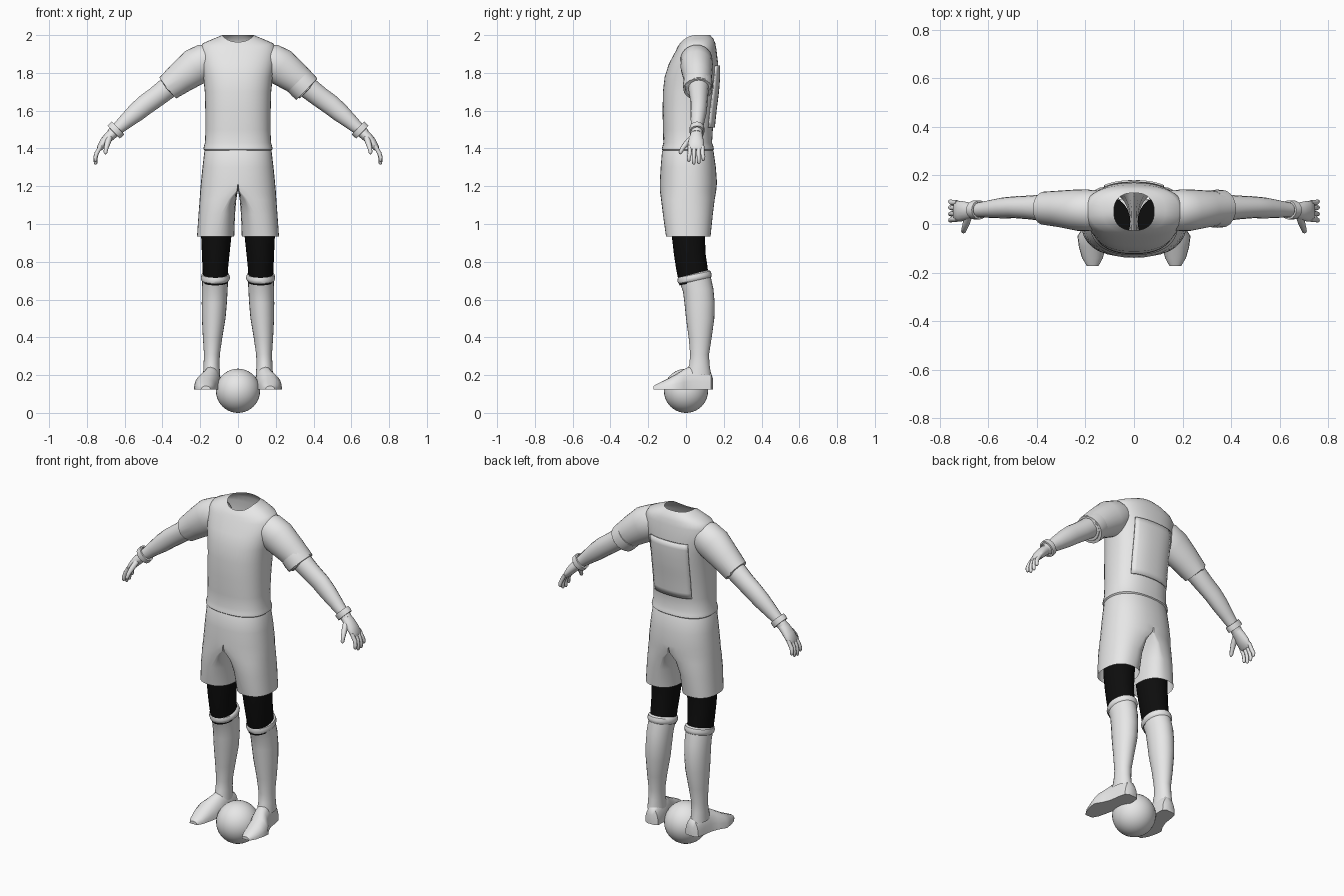
import bpy, bmesh, math
from mathutils import Vector


def material(name, v):
    m = bpy.data.materials.new(name)
    m.diffuse_color = (v, v, v, 1)
    return m


GREY = material("light_grey", 0.8)
BLACK = material("black", 0.004)


def finish(name, bm, mat, mirror=False, angle=40):
    bmesh.ops.recalc_face_normals(bm, faces=bm.faces)
    me = bpy.data.meshes.new(name)
    bm.to_mesh(me)
    bm.free()
    me.materials.append(mat)
    ob = bpy.data.objects.new(name, me)
    bpy.context.collection.objects.link(ob)
    bpy.ops.object.select_all(action='DESELECT')
    ob.select_set(True)
    bpy.context.view_layer.objects.active = ob
    bpy.ops.object.shade_smooth_by_angle(angle=math.radians(angle))
    if mirror:
        ob.modifiers.new("mirror", 'MIRROR')
    return ob


def loft(name, rings, mat, caps="", mirror=False, angle=40):
    """Skin closed rings of points; caps may hold 's' (start) and 'e' (end)."""
    bm = bmesh.new()
    vs = [[bm.verts.new(p) for p in r] for r in rings]
    n = len(vs[0])
    for a, b in zip(vs, vs[1:]):
        for i in range(n):
            q = (a[i], a[(i + 1) % n], b[(i + 1) % n], b[i])
            # leave the middle seam open on mirrored halves
            if not all(abs(v.co.x) < 1e-5 for v in q):
                bm.faces.new(q)
    if "s" in caps:
        bm.faces.new(vs[0])
    if "e" in caps:
        bm.faces.new(vs[-1])
    return finish(name, bm, mat, mirror, angle)


def circle(n, p=2.0):
    """Unit superellipse as (c, s) pairs."""
    f = lambda t: math.copysign(abs(t) ** (2 / p), t) if abs(t) > 1e-9 else 0.0
    return [(f(math.cos(2 * math.pi * i / n)), f(math.sin(2 * math.pi * i / n)))
            for i in range(n)]


def tube(name, path, mat, caps="", mirror=True, n=16, angle=40):
    """Path rows: x, y, z, radius across, radius in depth."""
    pts = [Vector(r[:3]) for r in path]
    rings = []
    for i, r in enumerate(path):
        d = (pts[min(i + 1, len(pts) - 1)] - pts[max(i - 1, 0)]).normalized()
        y = Vector((0, 1, 0))
        v = (y - d * y.dot(d)).normalized()
        u = d.cross(v)
        rings.append([pts[i] + u * r[3] * c + v * r[4] * s for c, s in circle(n)])
    return loft(name, rings, mat, caps, mirror, angle)


def cuff(name, a, b, y, ru, rv, mirror):
    """Raised band around an arm between two xz points."""
    a, b = Vector((a[0], y, a[1])), Vector((b[0], y, b[1]))
    rows = []
    for t, k in ((0, .8), (0.02, 1), (.5, 1.02), (0.98, 1), (1, .8)):
        rows.append((*a.lerp(b, t), ru * k, rv * k))
    return tube(name, rows, GREY, "", mirror, 20)


# Shirt body: z, half width, front y, back y, front dip
P = 2.4
BODY = [(1.385, .172, -.118, .138, 0), (1.395, .183, -.128, .148, 0),
        (1.41, .181, -.125, .145, 0), (1.43, .175, -.12, .138, 0),
        (1.5, .172, -.122, .142, 0), (1.6, .173, -.124, .152, 0),
        (1.7, .176, -.122, .165, 0), (1.78, .184, -.113, .171, 0),
        (1.85, .198, -.09, .17, 0), (1.925, .205, -.055, .161, .01),
        (1.957, .185, -.045, .155, .02), (1.981, .13, -.036, .145, .03),
        (2.0, .083, -.026, .128, .036)]
loft("shirt_body", [[(hw * c, (y0 + y1) / 2 + (y1 - y0) / 2 * s,
                      z - dip * max(0, -s) ** 2) for c, s in circle(40, P)]
                    for z, hw, y0, y1, dip in BODY], GREY)


def back_y(x, z):
    for a, b in zip(BODY, BODY[1:]):
        if a[0] <= z <= b[0]:
            t = (z - a[0]) / (b[0] - a[0])
            hw, y0, y1 = (a[k] + (b[k] - a[k]) * t for k in (1, 2, 3))
            return (y0 + y1) / 2 + (y1 - y0) / 2 * (1 - (abs(x) / hw) ** P) ** (1 / P)


# Square panel following the back
bm = bmesh.new()
grid = [[bm.verts.new((x, back_y(x, z) + .006, z))
         for x in [-.122 + .0244 * i for i in range(11)]]
        for z in [1.51 + .033 * j for j in range(11)]]
for r0, r1 in zip(grid, grid[1:]):
    for i in range(10):
        bm.faces.new((r0[i], r0[i + 1], r1[i + 1], r1[i]))
panel = finish("back_panel", bm, GREY)
sol = panel.modifiers.new("thickness", 'SOLIDIFY')
sol.thickness = .008
sol.offset = 0

# Sleeves and bands
tube("sleeve", [(.13, .055, 1.885, .07, .07), (.165, .055, 1.868, .092, .085),
                (.225, .057, 1.833, .099, .086), (.30, .062, 1.777, .085, .076),
                (.372, .065, 1.72, .071, .068), (.378, .065, 1.715, .069, .067),
                (.372, .065, 1.72, .06, .058)], GREY, n=24)
cuff("armband", (.32, 1.757), (.365, 1.7125), .063, .079, .077, False)
cuff("wristband", (.635, 1.509), (.6585, 1.486), .058, .047, .039, True)

# Bare arms
tube("arm", [(.30, .065, 1.775, .055, .055), (.37, .067, 1.722, .058, .055),
             (.43, .068, 1.675, .055, .049), (.49, .069, 1.632, .054, .045),
             (.54, .066, 1.59, .05, .043), (.59, .062, 1.547, .041, .037),
             (.64, .058, 1.503, .032, .03), (.67, .056, 1.475, .029, .03)], GREY, "se")

# Hands
tube("palm", [(.655, .056, 1.487, .027, .028), (.685, .054, 1.46, .027, .036),
              (.71, .053, 1.432, .024, .042), (.732, .053, 1.402, .017, .042),
              (.738, .053, 1.392, .009, .036)], GREY, "se")
for i, (y, tip) in enumerate([(.02, 1.33), (.043, 1.315), (.066, 1.318), (.087, 1.335)]):
    ye = .053 + (y - .053) * 1.15
    tube(f"finger_{i + 1}", [(.727, y, 1.412, .011, .011), (.748, y, 1.375, .0115, .011),
                             (.755, ye, (1.375 + tip) / 2, .0105, .01),
                             (.754, ye, tip + .006, .009, .009),
                             (.753, ye, tip, .004, .004)], GREY, "se", n=8, angle=60)
tube("thumb", [(.68, .035, 1.46, .016, .016), (.69, .005, 1.43, .0155, .015),
               (.698, -.018, 1.402, .012, .012), (.702, -.03, 1.378, .01, .01),
               (.702, -.033, 1.37, .004, .004)], GREY, "se", n=8, angle=60)

# Shorts: z, half width, front y, back y, blend from waist half to separate leg
SHORTS = [(1.405, .17, -.116, .136, 0), (1.385, .178, -.127, .146, 0),
          (1.3, .188, -.134, .158, 0), (1.22, .196, -.139, .164, 0),
          (1.175, .2, -.138, .16, .05), (1.13, .203, -.132, .152, .45),
          (1.05, .209, -.122, .142, .8), (.935, .217, -.106, .13, 1)]
rings = []
for z, hw, y0, y1, f in SHORTS:
    yc, hd, ring = (y0 + y1) / 2, (y1 - y0) / 2, []
    for c, s in circle(36, 2.3):
        leg_x = .02 + (hw - .02) * (1 + c) / 2
        ring.append((hw * max(c, 0) * (1 - f) + leg_x * f, yc + hd * s, z))
    rings.append(ring)
loft("shorts", rings, GREY, mirror=True)


def upright(name, rows, mat, caps=""):
    """Leg rows: z, inner x, outer x, front y, back y, rise toward the back."""
    loft(name, [[((x0 + x1) / 2 + (x1 - x0) / 2 * c,
                  (y0 + y1) / 2 + (y1 - y0) / 2 * s, z + t * s)
                 for c, s in circle(24)] for z, x0, x1, y0, y1, t in rows],
         mat, caps, True)


# Leggings, socks and sock tops
upright("legging", [(1.15, .015, .188, -.09, .11, 0), (.935, .035, .195, -.075, .1, 0),
                    (.84, .045, .191, -.064, .104, 0), (.77, .052, .188, -.052, .113, .01),
                    (.69, .055, .185, -.035, .122, .015)], BLACK, "s")
upright("sock_band", [(.738, .055, .185, -.035, .118, .018), (.733, .047, .193, -.043, .13, .018),
                      (.717, .042, .197, -.046, .136, .018), (.703, .046, .194, -.04, .134, .018),
                      (.698, .053, .187, -.03, .13, .018)], GREY)
upright("sock", [(.715, .052, .189, -.036, .128, .018), (.65, .055, .191, -.016, .145, .008),
                 (.58, .059, .192, -.008, .152, 0), (.5, .066, .191, 0, .15, 0),
                 (.4, .083, .186, .014, .136, 0), (.31, .096, .18, .022, .122, 0),
                 (.26, .098, .182, .018, .124, 0), (.2, .095, .185, 0, .133, 0)], GREY)

# Shoes: y, centre x, half width, top z, on a flat sole
SHOE = [(.143, .13, .022, .18), (.132, .131, .042, .215), (.09, .135, .048, .245),
        (.035, .14, .05, .252), (-.01, .152, .056, .232), (-.05, .17, .063, .207),
        (-.095, .172, .055, .182), (-.14, .171, .043, .16), (-.173, .17, .024, .142)]
loft("shoe", [[(xc + hw * c, y, .125 + (top - .125) * max(s, 0))
               for c, s in circle(20, 2.2)] for y, xc, hw, top in SHOE],
     GREY, "se", True)

# Ball
bm = bmesh.new()
bmesh.ops.create_uvsphere(bm, u_segments=32, v_segments=20, radius=.117)
bmesh.ops.translate(bm, verts=bm.verts, vec=(0, 0, .117))
finish("ball", bm, GREY)
